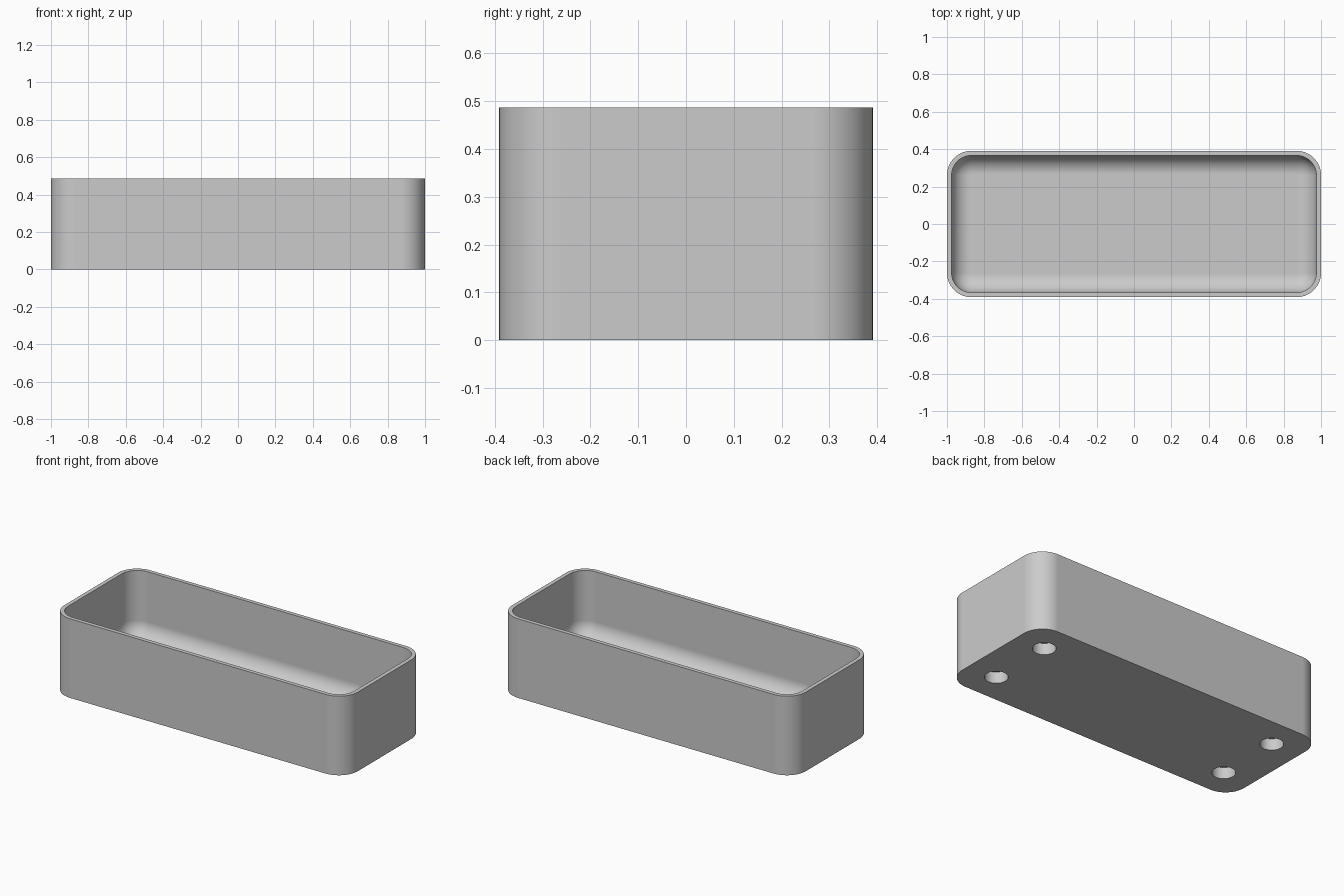
import bpy
import bmesh
from math import cos, sin, pi, radians

cube = bpy.data.objects.get("Cube")
if cube:
    bpy.data.objects.remove(cube, do_unlink=True)

HALF_X, HALF_Y, HEIGHT = 1.0, 0.391, 0.487
CORNER, WALL, FLOOR, FILLET = 0.13, 0.025, 0.08, 0.1
HOLE_X, HOLE_Y, HOLE_R, HOLE_DEPTH = 0.808, 0.203, 0.065, 0.07
STEPS = 14

grey = bpy.data.materials.new("plain grey")
grey.use_nodes = True
colour = (0.6, 0.6, 0.6, 1)
grey.diffuse_color = colour
grey.node_tree.nodes["Principled BSDF"].inputs["Base Color"].default_value = colour


def rounded_loop(bm, inset, z):
    """Ring of vertices round a rounded rectangle, pulled in by inset."""
    r = CORNER - inset
    ring = []
    for quarter, (sx, sy) in enumerate([(1, 1), (-1, 1), (-1, -1), (1, -1)]):
        for i in range(STEPS + 1):
            a = (quarter + i / STEPS) * pi / 2
            ring.append(bm.verts.new((sx * (HALF_X - CORNER) + r * cos(a),
                                      sy * (HALF_Y - CORNER) + r * sin(a), z)))
    return ring


# Tray section: outer wall, rim, inner wall, then the fillet down to the floor
section = [(0, 0), (0, HEIGHT), (WALL, HEIGHT)]
for i in range(STEPS + 1):
    a = i / STEPS * pi / 2
    section.append((WALL + FILLET * (1 - cos(a)), FLOOR + FILLET * (1 - sin(a))))

bm = bmesh.new()
rings = [rounded_loop(bm, inset, z) for inset, z in section]
for low, high in zip(rings, rings[1:]):
    for i in range(len(low)):
        j = (i + 1) % len(low)
        bm.faces.new((low[i], low[j], high[j], high[i]))
bm.faces.new(rings[0][::-1])
bm.faces.new(rings[-1])
bmesh.ops.recalc_face_normals(bm, faces=bm.faces)
mesh = bpy.data.meshes.new("tray")
bm.to_mesh(mesh)
bm.free()
mesh.materials.append(grey)
tray = bpy.data.objects.new("tray", mesh)
bpy.context.collection.objects.link(tray)

# Four blind round sockets in the underside
cutters = []
for sx in (-1, 1):
    for sy in (-1, 1):
        bpy.ops.mesh.primitive_cylinder_add(vertices=48, radius=HOLE_R, depth=2 * HOLE_DEPTH,
                                            location=(sx * HOLE_X, sy * HOLE_Y, 0))
        cutter = bpy.context.object
        cutter.name = "socket_cutter"
        cutter.hide_render = True
        cutter.data.materials.append(grey)
        cut = tray.modifiers.new("socket", "BOOLEAN")
        cut.operation = "DIFFERENCE"
        cut.solver = "EXACT"
        cut.object = cutter
        cutters.append(cutter)

bpy.ops.object.select_all(action="DESELECT")
tray.select_set(True)
bpy.context.view_layer.objects.active = tray
for name in [m.name for m in tray.modifiers]:
    bpy.ops.object.modifier_apply(modifier=name)
for cutter in cutters:
    bpy.data.objects.remove(cutter, do_unlink=True)

# Smooth curves with crisp edges and evenly shaded flat walls
bpy.ops.object.shade_smooth_by_angle(angle=radians(30))
weighted = tray.modifiers.new("flat walls", "WEIGHTED_NORMAL")
weighted.keep_sharp = True
weighted.weight = 100
